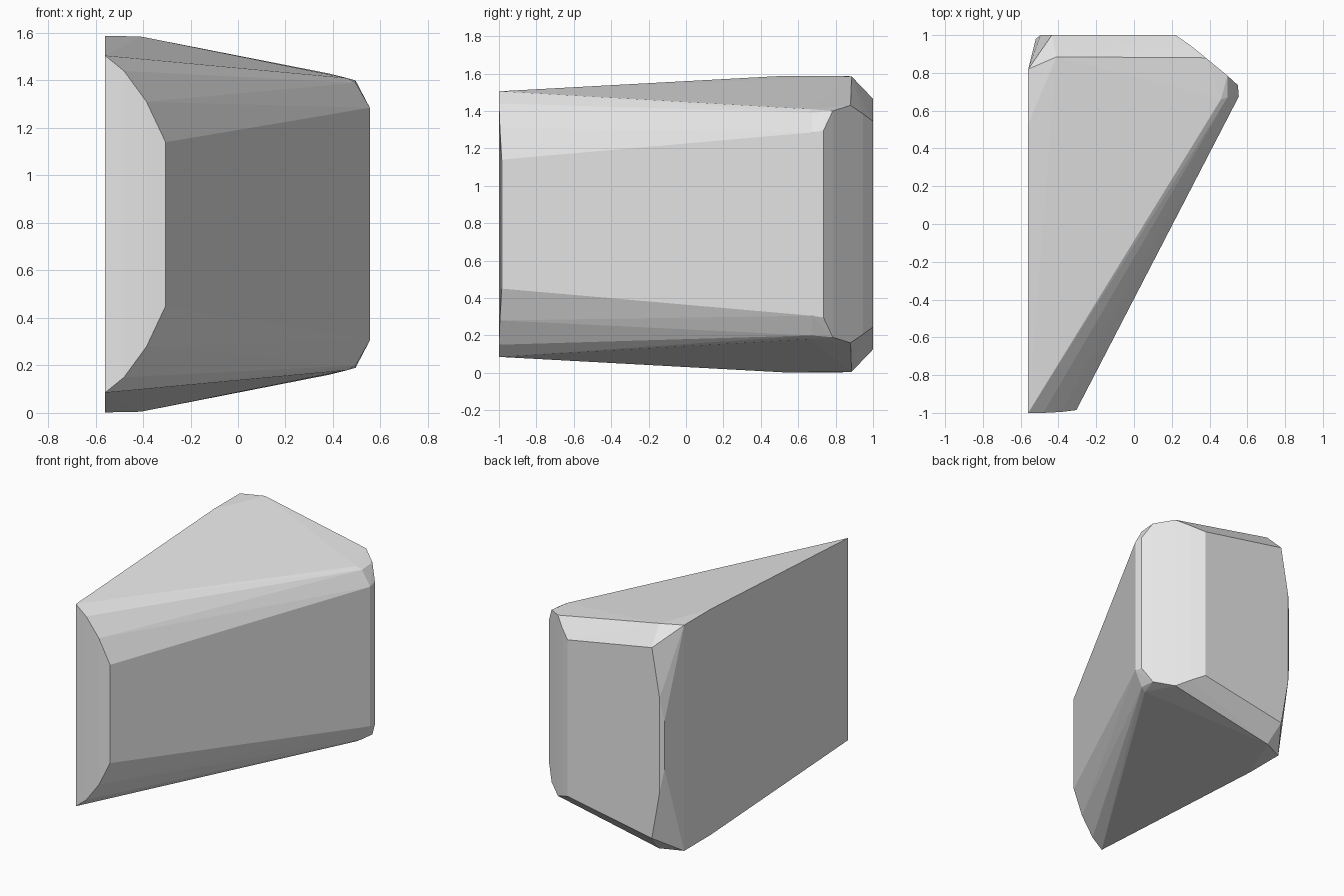
import bpy
import bmesh

# Remove the default cube
default_cube = bpy.data.objects.get("Cube")
if default_cube:
    bpy.data.objects.remove(default_cube, do_unlink=True)

MID_HEIGHT = 0.795   # the block is mirrored above and below this level


def make_material(name, colour):
    material = bpy.data.materials.new(name)
    material.use_nodes = True
    material.diffuse_color = colour
    material.node_tree.nodes["Principled BSDF"].inputs["Base Color"].default_value = colour
    return material


def convex_block(name, corner_groups, material):
    """Wrap a faceted shell around corners given as x, y, distance from mid height."""
    shell = bmesh.new()
    for group in corner_groups:
        for x, y, half_height in group:
            for side in (-1, 1):
                shell.verts.new((x, y, MID_HEIGHT + side * half_height))
    hull = bmesh.ops.convex_hull(shell, input=shell.verts[:])
    unused = set(hull["geom_interior"]) | set(hull["geom_unused"])
    spare = [item for item in unused if isinstance(item, bmesh.types.BMVert)]
    bmesh.ops.delete(shell, geom=spare, context="VERTS")
    # Merge triangles lying in one plane into clean facets
    bmesh.ops.dissolve_limit(shell, angle_limit=0.005,
                             verts=shell.verts[:], edges=shell.edges[:])
    bmesh.ops.recalc_face_normals(shell, faces=shell.faces[:])
    mesh = bpy.data.meshes.new(name)
    shell.to_mesh(mesh)
    shell.free()
    mesh.materials.append(material)
    block = bpy.data.objects.new(name, mesh)
    bpy.context.scene.collection.objects.link(block)
    return block


# Narrow front end, rounded towards the sloping flank
front_end = [(-0.56, -1, 0.71), (-0.48, -1, 0.645),
             (-0.385, -0.995, 0.515), (-0.305, -0.985, 0.345)]

# Highest part of the flat side, and the ridge behind it
flat_side = [(-0.56, 0.53, 0.793), (-0.56, 0.82, 0.793), (-0.41, 0.885, 0.79)]

# Bevelled corner at the wide end of the sloping flank
flank_corner = [(0.46, 0.66, 0.615), (0.495, 0.67, 0.595), (0.555, 0.675, 0.49),
                (0.55, 0.735, 0.5), (0.495, 0.785, 0.605), (0.38, 0.88, 0.635)]

# Back face with its bowed edge
back_face = [(0.3, 0.945, 0.59), (0.22, 1, 0.55), (-0.435, 1, 0.67),
             (-0.495, 1, 0.33), (-0.52, 0.98, 0.17)]

grey = make_material("plain grey", (0.8, 0.8, 0.8, 1))
convex_block("wedge_block", [front_end, flat_side, flank_corner, back_face], grey)
